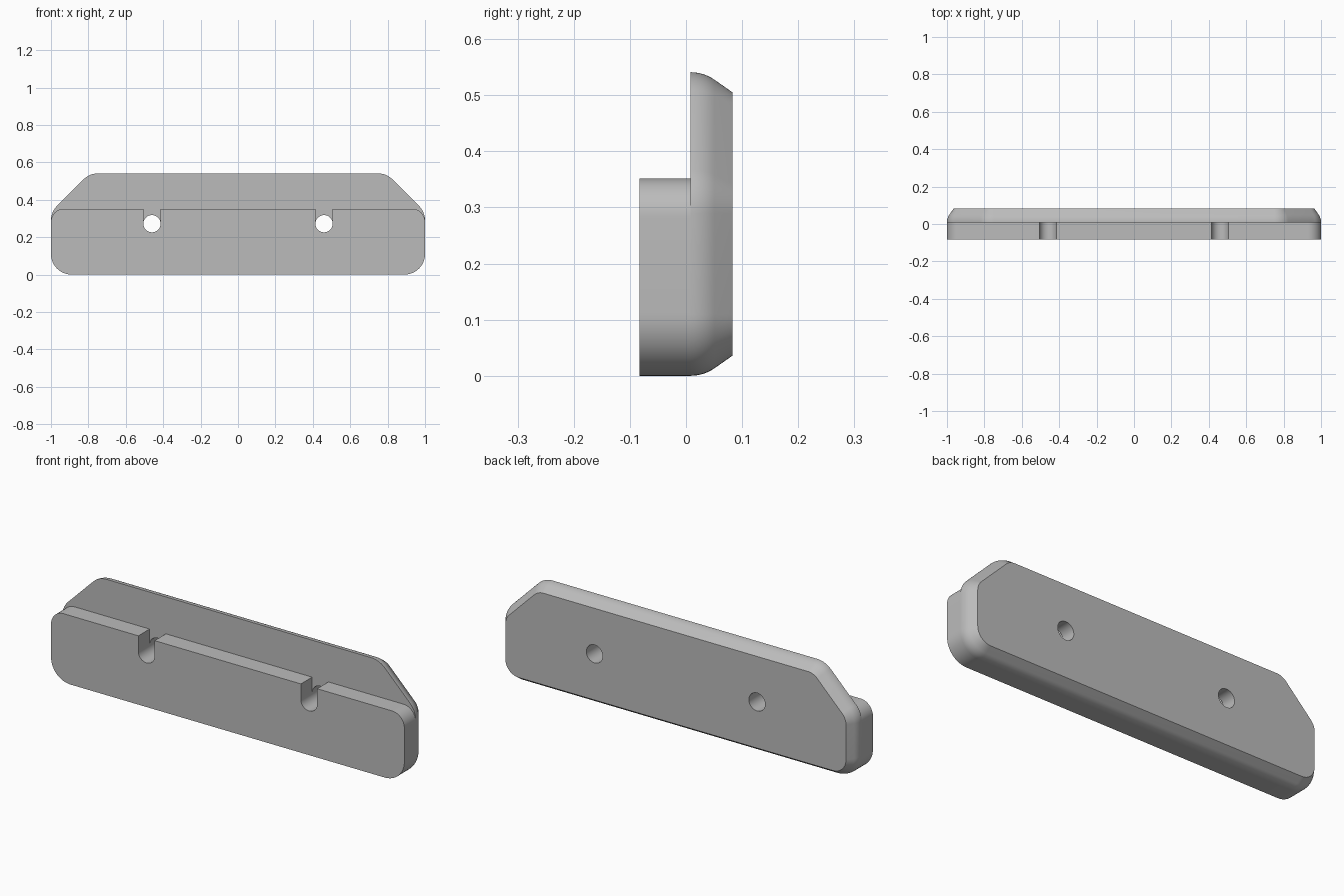
import bpy, bmesh
from math import sin, cos, tan, pi, radians
from mathutils import Vector

if "Cube" in bpy.data.objects:
    bpy.data.objects.remove(bpy.data.objects["Cube"])

grey = bpy.data.materials.new("plain grey")
grey.use_nodes = True
grey.diffuse_color = (0.5, 0.5, 0.5, 1)
grey.node_tree.nodes["Principled BSDF"].inputs["Base Color"].default_value = (0.5, 0.5, 0.5, 1)

HOLE_X, HOLE_Z, HOLE_R = 0.46, 0.272, 0.046
FRONT, STEP, BACK = -0.083, 0.008, 0.083
HEIGHT = 0.541


def rounded(corners, segments=12):
    """Outline in x and z from (x, z, radius) corners, each replaced by an arc."""
    outline = []
    for i, (x, z, r) in enumerate(corners):
        p = Vector((x, z))
        a = (Vector(corners[i - 1][:2]) - p).normalized()
        b = (Vector(corners[(i + 1) % len(corners)][:2]) - p).normalized()
        if r == 0:
            outline.append(p)
            continue
        half = a.angle(b) / 2
        mid = (a + b).normalized()
        centre = p + mid * r / sin(half)
        side = Vector((-mid.y, mid.x))
        if side.dot(b) < 0:
            side = -side
        for k in range(segments + 1):
            t = (2 * k / segments - 1) * (pi / 2 - half)
            outline.append(centre - mid * r * cos(t) + side * r * sin(t))
    return outline


def loft(name, layers):
    """Solid through matching outlines given as (y, outline)."""
    bm = bmesh.new()
    rings = [[bm.verts.new((p.x, y, p.y)) for p in outline] for y, outline in layers]
    n = len(rings[0])
    for low, high in zip(rings, rings[1:]):
        for i in range(n):
            j = (i + 1) % n
            bm.faces.new((low[i], low[j], high[j], high[i]))
    bm.faces.new(rings[0])
    bm.faces.new(rings[-1])
    bmesh.ops.recalc_face_normals(bm, faces=bm.faces)
    mesh = bpy.data.meshes.new(name)
    bm.to_mesh(mesh)
    bm.free()
    mesh.materials.append(grey)
    obj = bpy.data.objects.new(name, mesh)
    bpy.context.collection.objects.link(obj)
    return obj


def activate(obj):
    bpy.ops.object.select_all(action='DESELECT')
    obj.select_set(True)
    bpy.context.view_layer.objects.active = obj


def plate_outline(d):
    """Back plate outline, moved inwards by d."""
    k = d * tan(pi / 8)
    right = [(1 - d, d, 0.11 - d),
             (1 - d, 0.335 - k, 0.11 - d),
             (0.794 - k, HEIGHT - d, 0.11 - d)]
    return rounded(right + [(-x, z, r) for x, z, r in reversed(right)])


# Front block with two round-bottomed slots open at the top
top = 0.352
right = [(1, 0, 0.11), (1, top, 0.07)]
for x, r in ((HOLE_X + HOLE_R, 0), (HOLE_X - HOLE_R, 0)):
    slot_side = [(x, top, r), (x, HOLE_Z - HOLE_R, HOLE_R * 0.999)]
    right += slot_side if x > HOLE_X else slot_side[::-1]
front_block = loft("front_block", [
    (y, rounded(right + [(-x, z, r) for x, z, r in reversed(right)]))
    for y in (FRONT, STEP)])

# Back plate: edge rolls over in an arc, then slopes straight to the back face
roll, slope = 0.075, radians(35)
layers = []
for k in range(9):
    t = slope * k / 8
    layers.append((STEP + roll * sin(t), plate_outline(roll * (1 - cos(t)))))
last_y = STEP + roll * sin(slope)
inset = roll * (1 - cos(slope)) + (BACK - last_y) * tan(slope)
layers.append((BACK, plate_outline(inset)))
back_plate = loft("back_plate", layers)

# Screw holes through the plate
for x in (-HOLE_X, HOLE_X):
    bpy.ops.mesh.primitive_cylinder_add(vertices=48, radius=HOLE_R, depth=0.5,
                                        location=(x, 0, HOLE_Z), rotation=(pi / 2, 0, 0))
    cutter = bpy.context.object
    cutter.name = "hole_cutter"
    cutter.hide_render = True
    cutter.data.materials.append(grey)
    cut = back_plate.modifiers.new("hole", 'BOOLEAN')
    cut.operation = 'DIFFERENCE'
    cut.solver = 'EXACT'
    cut.object = cutter
    activate(back_plate)
    bpy.ops.object.modifier_apply(modifier=cut.name)
    bpy.data.objects.remove(cutter)

for part in (front_block, back_plate):
    activate(part)
    bpy.ops.object.shade_smooth_by_angle(angle=radians(30))
